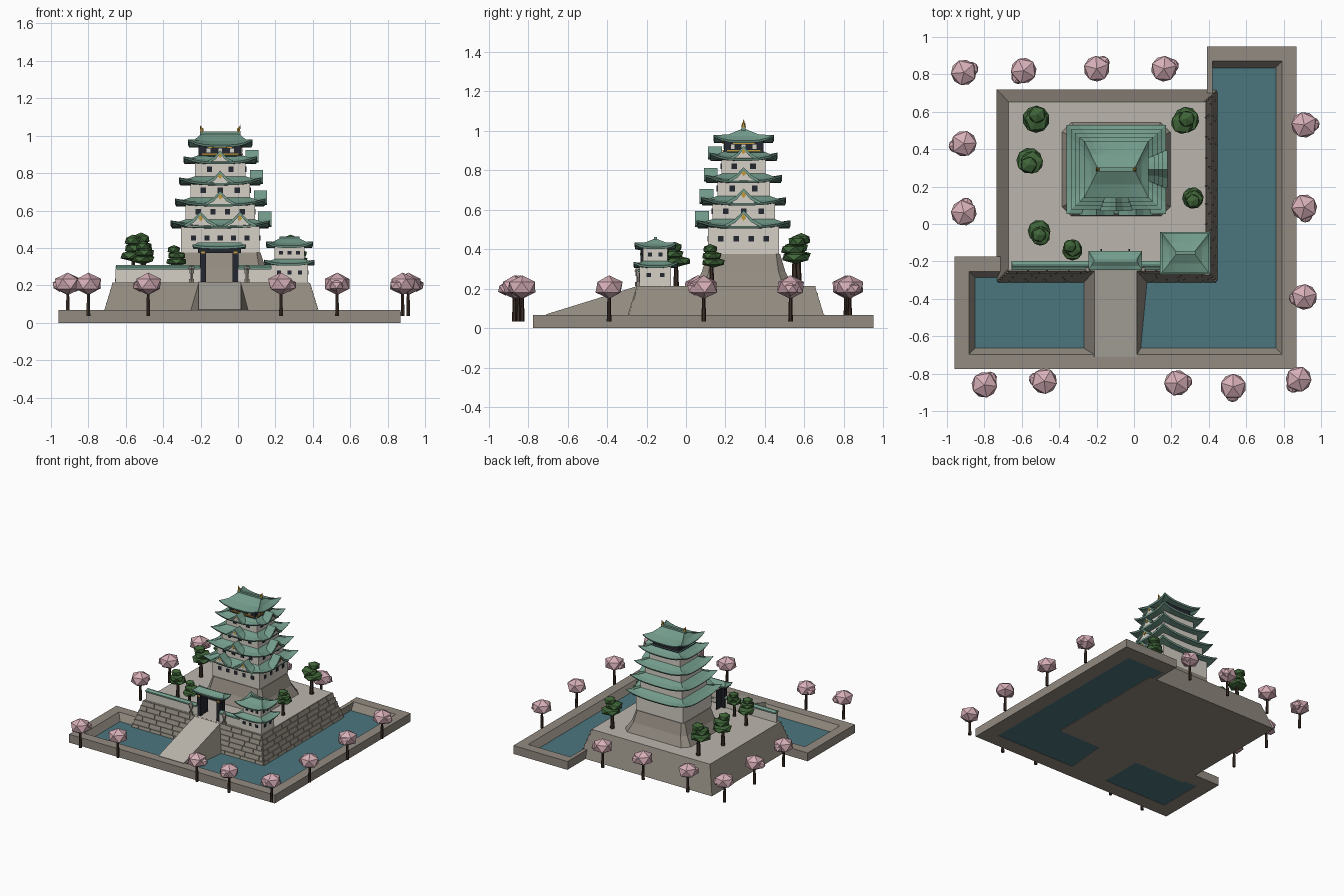
import bpy, bmesh, math, random
from mathutils import Matrix, Vector

if "Cube" in bpy.data.objects:
    bpy.data.objects.remove(bpy.data.objects["Cube"])
random.seed(4)

COLOURS = {
    "stone": (.29, .26, .22), "sand": (.5, .47, .42), "water": (.07, .18, .21),
    "plaster": (.66, .62, .56), "roof_green": (.17, .33, .26), "black": (.018, .02, .03),
    "gold": (.55, .32, .04), "pine_green": (.05, .13, .04), "bark": (.045, .028, .02),
    "blossom_pink": (.68, .43, .48),
}
MATS = []
for label, rgb in COLOURS.items():
    m = bpy.data.materials.new(label)
    m.use_nodes = True
    m.diffuse_color = (*rgb, 1)
    next(n for n in m.node_tree.nodes if n.type == "BSDF_PRINCIPLED").inputs["Base Color"].default_value = (*rgb, 1)
    MATS.append(m)
STONE, SAND, WATER, PLASTER, ROOF, BLACK, GOLD, PINE, BARK, PINK = range(len(MATS))


class Part:
    """Collects coloured pieces into one named object."""
    def __init__(self, name):
        self.name, self.bm = name, bmesh.new()

    def paint(self, verts, mat):
        for f in {f for v in verts for f in v.link_faces}:
            f.material_index = mat

    def box(self, c, size, mat, rot=0):
        mx = Matrix.Translation(c) @ Matrix.Rotation(rot, 4, "Y") @ Matrix.Diagonal((*size, 1))
        vs = bmesh.ops.create_cube(self.bm, size=1, matrix=mx)["verts"]
        self.paint(vs, mat)
        return vs

    def cone(self, c, r1, r2, h, mat, n=6, rot=None):
        mx = Matrix.Translation(c) @ (rot or Matrix())
        self.paint(bmesh.ops.create_cone(self.bm, cap_ends=True, segments=n, radius1=r1, radius2=r2,
                                         depth=h, matrix=mx)["verts"], mat)

    def blob(self, c, size, mat):
        spin = Matrix.Rotation(random.uniform(0, 6), 4, "Z")
        mx = Matrix.Translation(c) @ spin @ Matrix.Diagonal((*size, 1))
        self.paint(bmesh.ops.create_icosphere(self.bm, subdivisions=1, radius=1, matrix=mx)["verts"], mat)

    def loft(self, rings, mat, closed=True, caps=True):
        rows = [[self.bm.verts.new(p) for p in r] for r in rings]
        n = len(rows[0])
        for a, b in zip(rows, rows[1:]):
            for i in range(n if closed else n - 1):
                j = (i + 1) % n
                self.bm.faces.new((a[i], a[j], b[j], b[i]))
        if caps:
            self.bm.faces.new(rows[0])
            self.bm.faces.new(rows[-1])
        self.paint([v for r in rows for v in r], mat)

    def done(self):
        bmesh.ops.recalc_face_normals(self.bm, faces=self.bm.faces)
        mesh = bpy.data.meshes.new(self.name)
        self.bm.to_mesh(mesh)
        self.bm.free()
        for m in MATS:
            mesh.materials.append(m)
        ob = bpy.data.objects.new(self.name, mesh)
        bpy.context.collection.objects.link(ob)


def ring(c, hx, hy, z, up=0, n=8):
    """Rectangle outline whose corners lift by up."""
    ts = [2 * i / n - 1 for i in range(n)]
    side = [(t, -1) for t in ts] + [(1, t) for t in ts] + [(-t, 1) for t in ts] + [(-1, -t) for t in ts]
    return [(c[0] + hx * u, c[1] + hy * v, z + up * abs(u * v) ** 3) for u, v in side]


def octagon(c, hx, hy, k, z):
    q = [(hx - k, -hy), (hx, k - hy), (hx, hy - k), (hx - k, hy), (k - hx, hy), (-hx, hy - k), (-hx, k - hy), (k - hx, -hy)]
    return [(c[0] + x, c[1] + y, z) for x, y in q]


def roof(p, c, outer, inner, z, top, up=.03):
    """Concave hipped roof with upturned corners."""
    (ox, oy), (ix, iy), t = outer, inner, .012
    p.loft([ring(c, ix, iy, z), ring(c, ox * .97, oy * .97, z, up), ring(c, ox, oy, z + t, up),
            ring(c, ox * .5 + ix * .5, oy * .5 + iy * .5, z + t + (top - z - t) * .36, up * .3),
            ring(c, ix, iy, top)], ROOF)


def storey(p, c, hx, hy, z0, z1, nf, ns, w=.028):
    """Plaster walls with dark windows on the front and the left flank."""
    p.box((*c, (z0 + z1) / 2), (2 * hx, 2 * hy, z1 - z0), PLASTER)
    zw = z0 + (z1 - z0) * .52
    for i in range(nf):
        p.box((c[0] + 1.7 * hx * ((i + .5) / nf - .5), c[1] - hy, zw), (w, .008, w), BLACK)
    for i in range(ns):
        p.box((c[0] + hx, c[1] + 1.7 * hy * ((i + .5) / ns - .5), zw), (.008, w, w), BLACK)


def gable(p, c, turn, shift, reach, z, w, h):
    """Triangular dormer facing the front, or the left flank when turned."""
    mx = Matrix.Translation((*c, z)) @ Matrix.Rotation(turn, 4, "Z")
    at = lambda pts, d: [mx @ Vector((shift + u, -d, v)) for u, v in pts]
    t = .016
    shell = [(-w, 0), (-w * .45, h * .42), (0, h), (w * .45, h * .42), (w, 0),
             (w * .85, -t / 2), (w * .4, h * .42 - t), (0, h - t), (-w * .4, h * .42 - t), (-w * .85, -t / 2)]
    p.loft([at(shell, reach - .07), at(shell, reach)], ROOF)
    face = [(-w * .8, -t / 2), (0, h - t), (w * .8, -t / 2)]
    p.loft([at(face, reach - .07), at(face, reach - .012)], PLASTER)
    drop = [(-.012, h * .5), (0, h * .85), (.012, h * .5), (0, h * .3)]
    p.loft([at(drop, reach - .014), at(drop, reach - .006)], GOLD)


# Moat banks and water
p = Part("moat_bank")
L, R, B, T, S = -.96, .87, -.775, .95, -.175
bank = lambda d, z: [(.39, T - d, z), (R - d, T - d, z), (R - d, B + d, z), (L + d, B + d, z), (L + d, S - d, z), (-.68, S - d, z)]
p.loft([bank(0, 0), bank(0, .067), bank(.078, .067), bank(.118, 0), bank(0, 0)], STONE, closed=False, caps=False)
p.box((.405, .82, .033), (.03, .25, .066), STONE)
p.done()
p = Part("moat_water")
p.box((-.045, -.47, .008), (1.64, .39, .008), WATER)
p.box((.585, .28, .008), (.37, 1.11, .008), WATER)
p.done()

# Terrace with a sandy top
TOP, MID = .215, (-.145, .205)
p = Part("terrace")
p.loft([ring(MID, .59, .515, 0, n=1), ring(MID, .525, .448, TOP, n=1)], STONE)
for f in p.bm.faces:
    if f.calc_center_median().z > TOP - .01:
        f.material_index = SAND
p.done()

# Staggered stone courses on two sides of the terrace
p = Part("terrace_blocks")
COURSES = 6
step = TOP / COURSES
for k in range(COURSES):
    for east, length in ((False, 1.18), (True, 1.03)):
        inset = .066 * (k + .5) / COURSES
        lo, hi = -length / 2 + inset, length / 2 - inset
        a = lo
        while a < hi - .02:
            b = min(hi, a + (random.uniform(.09, .15) if a > lo or k % 2 else .06))
            s, z = (a + b) / 2, (k + .5) * step
            size = (b - a - .004, .012, step - .004)
            if east:
                vs = p.box((MID[0] + .59, MID[1] + s, z), (size[1], size[0], size[2]), STONE)
            else:
                vs = p.box((MID[0] + s, MID[1] - .515, z), size, STONE)
            for v in vs:
                lean = .066 * v.co.z / TOP
                v.co += Vector((-lean, 0, 0)) if east else Vector((0, lean, 0))
            a = b
p.done()

# Entrance ramp
p = Part("ramp")
x0, x1, y0, y1 = -.21, .015, -.71, -.235
p.loft([[(x0 - .07, y0, 0), (x1 + .02, y0, 0), (x1 + .065, y1, 0), (x0 - .07, y1, 0)],
        [(x0, y0, .07), (x1, y0, .07), (x1, y1, TOP + .002), (x0, y1, TOP + .002)]], STONE)
for f in p.bm.faces:
    f.normal_update()
    if abs(f.normal.z) > .8 and f.calc_center_median().z > .1:
        f.material_index = SAND
p.done()

# Keep: curved stone base
K = (-.095, .292)
p = Part("keep_base")
p.loft([octagon(K, .29, .25, .05, TOP), octagon(K, .245, .212, .035, .285), octagon(K, .215, .185, .02, .375)], STONE)
p.done()

# Keep: four plaster storeys with skirt roofs and dormers
p = Part("keep_storeys")
q = Part("keep_roofs")
walls = [(.21, .18), (.185, .158), (.16, .133), (.136, .112), (.115, .1)]
eaves = [.505, .622, .735, .848]
spreads = [(.265, .238), (.242, .215), (.22, .194), (.197, .172)]
counts = [(5, 4), (4, 3), (3, 2), (2, 2)]
floor = .375
for i, (z, (sx, sy)) in enumerate(zip(eaves, spreads)):
    storey(p, K, *walls[i], floor, z + .02, *counts[i])
    roof(q, K, (sx, sy), walls[i + 1], z, z + .048)
    for shift in ((-.105, .105) if i == 0 else (0,)):
        gable(q, K, 0, shift, sy + .008, z + .016, .092 - .008 * i, .072 - .005 * i)
    gable(q, K, math.pi / 2, 0, sx + .008, z + .016, .1 - .01 * i, .075 - .005 * i)
    floor = z + .035
p.done()

# Keep: dark top storey with gilded trim
p = Part("keep_top_storey")
hx, hy = walls[-1]
p.box((*K, .915), (2 * hx, 2 * hy, .09), BLACK)
p.box((*K, .888), (2 * hx + .02, 2 * hy + .02, .012), BLACK)
for z, w in ((.9, .85), (.938, .55)):
    p.box((K[0], K[1] - hy - .003, z), (2 * hx * w, .008, .008), GOLD)
    p.box((K[0] + hx + .003, K[1], z), (.008, 2 * hy * w, .008), GOLD)
for s in (-.55, 0, .55):
    p.box((K[0] + s * hx, K[1] - hy, .92), (.02, .006, .022), PLASTER)
    p.box((K[0] + hx, K[1] + s * hy, .92), (.006, .02, .022), PLASTER)
p.done()

# Keep: crowning roof, ridge and gilded finials
roof(q, K, (.172, .153), (.1, .008), .938, 1.01, .03)
q.box((*K, 1.012), (.215, .02, .02), ROOF)
q.done()
p = Part("ridge_finials")
for s in (-1, 1):
    p.cone((K[0] + s * .098, K[1], 1.028), .012, .008, .024, GOLD)
    p.cone((K[0] + s * .104, K[1], 1.045), .009, 0, .03, GOLD, 5, Matrix.Rotation(s * .4, 4, "Y"))
p.done()

# Corner turret
C = (.275, -.155)
p = Part("corner_turret")
storey(p, C, .098, .08, TOP, .32, 3, 2, .022)
roof(p, C, (.135, .112), (.08, .062), .305, .34, .02)
storey(p, C, .08, .062, .33, .415, 3, 2, .02)
roof(p, C, (.125, .105), (.05, .008), .4, .452, .022)
p.box((*C, .455), (.105, .016, .014), ROOF)
p.done()

# Gatehouse
G = (-.1, -.195)
p = Part("gatehouse")
for s in (-1, 1):
    p.box((G[0] + s * .087, G[1] - .02, .305), (.032, .03, .18), BLACK)
    p.box((G[0] + s * .075, G[1] + .025, .295), (.008, .07, .15), BLACK)
    p.box((G[0] + s * .087, G[1] - .036, .375), (.022, .006, .012), GOLD)
p.box((G[0], G[1] - .01, .385), (.23, .045, .024), BLACK)
roof(p, G, (.143, .05), (.115, .007), .395, .43, .01)
p.done()

# Front walls with tiled coping, and stone lanterns
p = Part("front_wall")
for a, b in ((-.655, -.2), (0, .18)):
    c = ((a + b) / 2, -.222)
    p.box((*c, .252), (b - a, .02, .075), PLASTER)
    roof(p, c, ((b - a) / 2, .023), ((b - a) / 2 - .004, .004), .285, .308, 0)
p.done()
p = Part("stone_lanterns")
for x in (-.248, .048):
    for z, r, h in ((.225, .016, .02), (.25, .008, .04), (.275, .014, .022), (.295, .02, .016)):
        p.cone((x, -.243, z), r, r * .6 if h < .02 else r, h, STONE)
p.done()

# Pines on the terrace
pines = [(-.51, .57, 1.2), (-.56, .33, 1.15), (-.5, -.05, 1), (-.34, -.13, .9), (.27, .55, 1.15), (.31, .13, .95)]
for x, y, s in pines:
    p = Part("pine_tree")
    p.cone((x, y, TOP + .06 * s), .014 * s, .009 * s, .12 * s, BARK)
    for r, z in ((.068, .125), (.058, .16), (.042, .195)):
        p.blob((x + random.uniform(-.015, .015), y + random.uniform(-.015, .015), TOP + z * s),
               (r * s, r * s, .028 * s), PINE)
    p.done()

# Blossom trees around the moat
blossoms = [(-.91, .81), (-.59, .82), (-.2, .83), (.16, .83), (-.91, .43), (-.91, .06), (.91, .53),
            (.91, .09), (.91, -.39), (.88, -.83), (.53, -.87), (.23, -.85), (-.48, -.84), (-.8, -.86)]
for x, y in blossoms:
    p = Part("blossom_tree")
    p.cone((x, y, .105), .012, .008, .14, BARK)
    p.blob((x, y, .208), (.077, .077, .06), PINK)
    t = random.uniform(0, 6)
    p.blob((x + .045 * math.cos(t), y + .045 * math.sin(t), .2), (.042, .042, .035), PINK)
    p.done()
